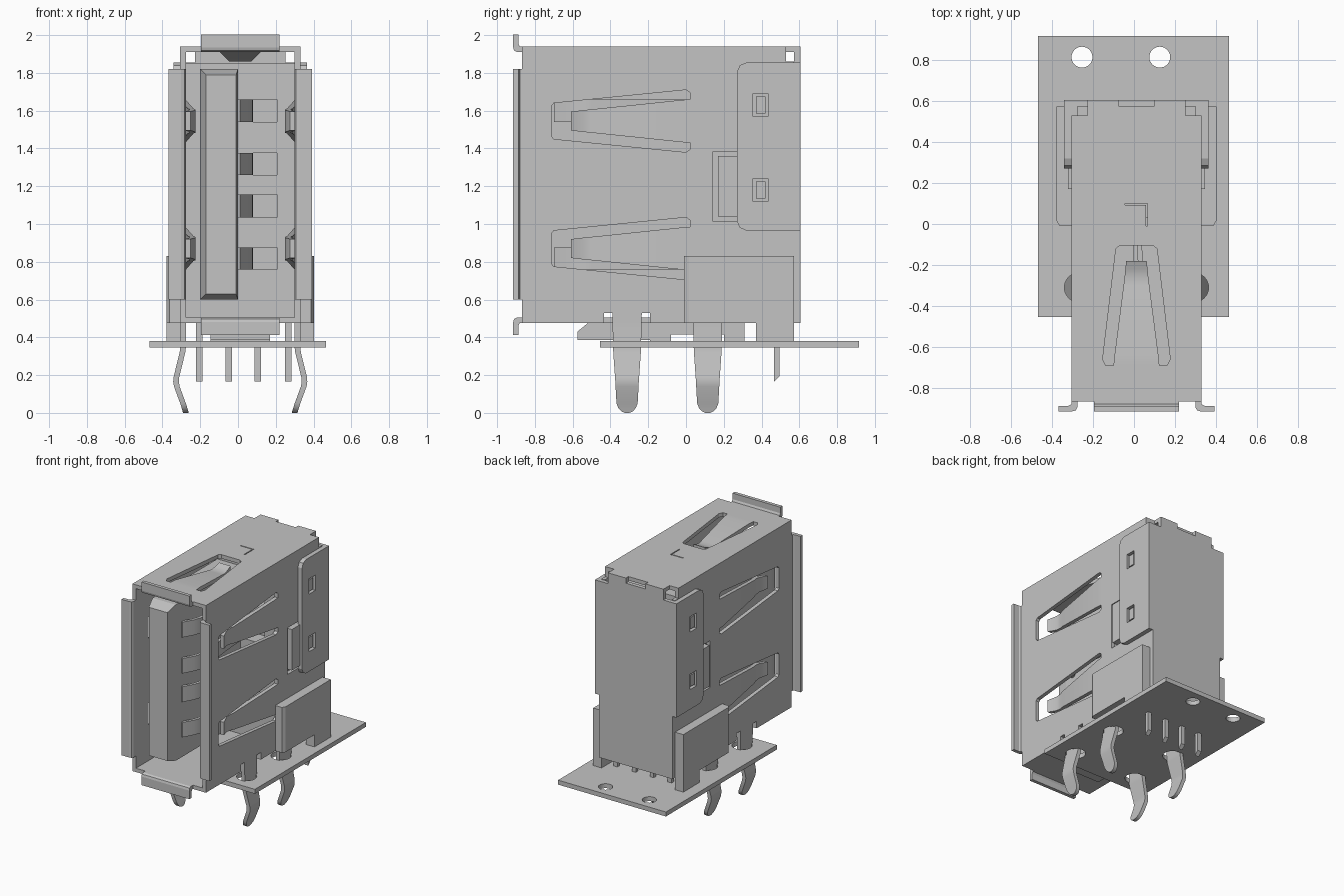
import bpy, bmesh, math
from mathutils import Vector

cube = bpy.data.objects.get("Cube")
if cube:
    bpy.data.objects.remove(cube, do_unlink=True)

GREY = (0.55, 0.55, 0.55, 1)
mat = bpy.data.materials.new("plain grey")
mat.use_nodes = True
mat.diffuse_color = GREY
mat.node_tree.nodes["Principled BSDF"].inputs["Base Color"].default_value = GREY

CX = 0.012           # connector axis
HALF, WALL = 0.318, 0.03   # shell half width and sheet thickness
FLOOR, ROOF = 0.475, 1.94
FRONT, REAR = -0.868, 0.573
SIDES = ((1, "left"), (-1, "right"))


def finish(name, bm):
    bmesh.ops.recalc_face_normals(bm, faces=bm.faces)
    mesh = bpy.data.meshes.new(name)
    bm.to_mesh(mesh)
    bm.free()
    mesh.materials.append(mat)
    obj = bpy.data.objects.new(name, mesh)
    bpy.context.collection.objects.link(obj)
    return obj


def loft(name, rings):
    """Skin closed rings of points and cap both ends."""
    bm = bmesh.new()
    loops = [[bm.verts.new(p) for p in ring] for ring in rings]
    n = len(loops[0])
    for a, b in zip(loops, loops[1:]):
        for i in range(n):
            j = (i + 1) % n
            bm.faces.new((a[i], a[j], b[j], b[i]))
    bm.faces.new(loops[0])
    bm.faces.new(loops[-1])
    return finish(name, bm)


def prism(name, pts, axis, lo, hi):
    """Extrude a 2D outline along an axis, x measured from the connector axis."""
    place = {"x": lambda p, h: (CX + h, p[0], p[1]),
             "y": lambda p, h: (CX + p[0], h, p[1]),
             "z": lambda p, h: (CX + p[0], p[1], h)}[axis]
    return loft(name, [[place(p, h) for p in pts] for h in (lo, hi)])


def box(name, x, y, z):
    return prism(name, [(x[0], y[0]), (x[1], y[0]), (x[1], y[1]), (x[0], y[1])], "z", *z)


def side_span(s, a, b):
    return tuple(sorted((s * a, s * b)))


def cut(obj, cutters):
    for c in cutters:
        c.hide_render = True
        m = obj.modifiers.new("cut", "BOOLEAN")
        m.operation, m.solver, m.object = "DIFFERENCE", "EXACT", c
    bpy.context.view_layer.update()
    mesh = bpy.data.meshes.new_from_object(obj.evaluated_get(bpy.context.evaluated_depsgraph_get()))
    obj.modifiers.clear()
    obj.data = mesh
    for c in cutters:
        bpy.data.objects.remove(c, do_unlink=True)


def strip(name, sections, place, thick=WALL):
    """Bent sheet strip: sections are (along, half width, depth)."""
    rings = [[place(t, -w, d), place(t, w, d), place(t, w, d + thick), place(t, -w, d + thick)]
             for t, w, d in sections]
    obj = loft(name, rings)
    bpy.ops.object.select_all(action="DESELECT")
    obj.select_set(True)
    bpy.context.view_layer.objects.active = obj
    bpy.ops.object.shade_smooth_by_angle(angle=math.radians(30))
    return obj


def rod(x, y, r, z):
    ring = [(x + r * math.cos(a), y + r * math.sin(a))
            for a in (i * math.tau / 32 for i in range(32))]
    return prism("hole", ring, "z", *z)


# Circuit board with mounting and leg holes
board = box("circuit_board", (-0.48, 0.453), (-0.455, 0.917), (0.345, 0.38))
holes = [rod(x, 0.815, 0.051, (0.2, 0.5)) for x in (-0.266, 0.114)]
holes += [rod(s * 0.28, y, 0.072, (0.2, 0.5)) for s, _ in SIDES for y in (-0.31, 0.115)]
cut(board, holes)

# Metal shell tube with spring slots, clip windows and notches
shell = box("shell", (-HALF, HALF), (FRONT, REAR), (FLOOR, ROOF))
inner = HALF - WALL
cutters = [box("bore", (-inner, inner), (FRONT - 1, REAR + 1), (FLOOR + WALL, ROOF - WALL))]
SPRING_Z = (1.545, 0.87)
for s, _ in SIDES:
    span = side_span(s, 0.28, 0.4)
    for z in SPRING_Z:
        slot = [(-0.70, -0.095), (0, -0.165), (0.022, -0.15), (0.022, 0.15),
                (0, 0.165), (-0.70, 0.095), (-0.712, 0.08), (-0.712, -0.08)]
        cutters.append(prism("slot", [(y, z + h) for y, h in slot], "x", *span))
    cutters.append(box("window", span, (0.14, 0.30), (1.015, 1.38)))
    cutters.append(box("corner", side_span(s, 0.24, 0.4), (0.53, 0.7), (1.86, 2)))
    for y in (-0.435, -0.235):
        cutters.append(box("relief", span, (y, y + 0.045), (0.4, 0.53)))
top_slot = [(-0.15, -0.69), (0.15, -0.69), (0.165, -0.66), (0.10, -0.12),
            (0.08, -0.105), (-0.08, -0.105), (-0.10, -0.12), (-0.165, -0.66)]
cutters.append(prism("slot", top_slot, "z", 1.89, 2))
cutters.append(box("slit", (-0.055, 0.055), (0.092, 0.1), (1.89, 2)))
cutters.append(box("slit", (0.047, 0.055), (-0.01, 0.095), (1.89, 2)))
cut(shell, cutters)

# Spring fingers pressed inward from the walls
for s, side in SIDES:
    for z in SPRING_Z:
        strip(f"{side}_spring",
              [(0.022, 0.115, 0), (-0.02, 0.112, 0), (-0.46, 0.066, 0.04),
               (-0.50, 0.062, 0.05), (-0.54, 0.058, 0.05), (-0.61, 0.05, 0.025)],
              lambda t, w, d: (CX + s * (HALF - d), t, z + w))
strip("top_spring", [(-0.69, 0.112, 0), (-0.64, 0.107, 0), (-0.30, 0.063, 0.045),
                     (-0.26, 0.058, 0.05), (-0.22, 0.054, 0.04), (-0.18, 0.05, 0.025)],
      lambda t, w, d: (CX + w, t, ROOF - d))


# Flared lips around the mouth: outward offset against y
def lip(edge):
    return [(edge - WALL, FRONT), (edge - WALL, -0.895), (edge - 0.022, -0.91),
            (edge - 0.005, -0.915), (edge + 0.062, -0.915), (edge + 0.062, -0.888),
            (edge + 0.015, -0.888), (edge, -0.88), (edge, FRONT)]


for s, side in SIDES:
    prism(f"{side}_lip", [(s * a, y) for a, y in lip(HALF)], "z", 0.6, 1.82)
prism("top_lip", [(y, z) for z, y in lip(ROOF)], "x", -0.207, 0.207)
prism("bottom_lip", [(y, FLOOR - (z - ROOF)) for z, y in lip(ROOF)], "x", -0.207, 0.207)

# Rear cover with a tab at the top and wings wrapping the sides
cover = prism("rear_cover", [(-HALF, FLOOR), (HALF, FLOOR), (HALF, 1.855), (0.24, 1.855),
                             (0.24, ROOF), (-0.24, ROOF), (-0.24, 1.855), (-HALF, 1.855)],
              "y", REAR, 0.605)
cut(cover, [box("notch", (-0.085, 0.085), (0.5, 0.7), (1.9, 2))])
wing_outline = [(0.605, 0.965), (0.32, 0.965), (0.285, 0.98), (0.27, 1.015),
                (0.27, 1.805), (0.285, 1.84), (0.32, 1.855), (0.605, 1.855)]
for s, side in SIDES:
    wing = prism(f"{side}_wing", wing_outline, "x", *side_span(s, HALF, 0.353))
    cut(wing, [box("window", side_span(s, 0.3, 0.4), (0.355, 0.435), (z - 0.06, z + 0.06))
               for z in (1.63, 1.18)])
    for z in (1.63, 1.18):
        box(f"{side}_wing_latch", side_span(s, HALF - 0.01, 0.345), (0.37, 0.42), (z - 0.045, z + 0.045))

# Insulator body with contact slots, clips, side blocks and base
body = box("insulator_body", (-inner, inner), (0.03, 0.5), (FLOOR + WALL, 1.85))
CONTACT_Z = ((1.6, 0.06), (1.317, 0.058), (1.095, 0.06), (0.817, 0.058))
cut(body, [box("slot", (-0.01, 0.195), (-0.1, 0.15), (z - h, z + h)) for z, h in CONTACT_Z])
for s, side in SIDES:
    box(f"{side}_clip", side_span(s, 0.27, 0.335), (0.17, 0.30), (1.04, 1.36))
    block = [(HALF, -0.01), (0.375, -0.01), (0.39, 0.015), (0.39, 0.573), (HALF, 0.573)]
    prism(f"{side}_block", [(s * x, y) for x, y in block], "z", FLOOR, 0.83)
    box(f"{side}_block_foot", side_span(s, HALF, 0.39), (0.37, 0.573), (0.38, FLOOR))
prism("insulator_base", [(-0.575, 0.385), (-0.575, 0.43), (-0.52, FLOOR), (0.31, FLOOR),
                         (0.31, 0.415), (-0.19, 0.415), (-0.19, 0.385)], "x", -0.157, 0.157)
for y in (-0.19, 0.2):
    box("base_pad", (-0.157, 0.157), (y, y + 0.11), (0.38, 0.42))

# Tongue with a chamfered tip
loft("tongue", [[(x0, y, z0), (x1, y, z0), (x1, y, z1), (x0, y, z1)]
                for x0, x1, y, z0, z1 in ((-0.2, 0, 0.05, 0.6, 1.82),
                                          (-0.2, 0, -0.77, 0.6, 1.82),
                                          (-0.17, -0.01, -0.86, 0.63, 1.79))])

# Contacts bowed off the tongue
for z, h in CONTACT_Z:
    strip("contact", [(-0.70, h, -0.015), (-0.62, h, 0.03), (-0.56, h, 0.052),
                      (-0.50, h, 0.055), (-0.2, h, 0.02), (0.1, h, 0)],
          lambda t, w, d: (d, t, z + w), 0.025)

# Solder pins with slanted ends
for x in (-0.205, -0.05, 0.105, 0.265):
    prism("pin", [(0.465, 0.165), (0.495, 0.195), (0.495, 0.51), (0.465, 0.51)],
          "x", x - CX - 0.017, x - CX + 0.017)

# Kinked board legs with rounded tips
for s, side in SIDES:
    for y in (-0.312, 0.115):
        strip(f"{side}_leg",
              [(0.53, 0.078, 0), (0.345, 0.074, 0), (0.32, 0.073, -0.003),
               (0.19, 0.064, -0.035), (0.165, 0.062, -0.037), (0.14, 0.061, -0.033),
               (0.05, 0.056, 0), (0.025, 0.046, 0.008), (0.008, 0.03, 0.013), (0, 0.012, 0.015)],
              lambda t, w, d: (CX + s * (HALF - d), y + w, t))
